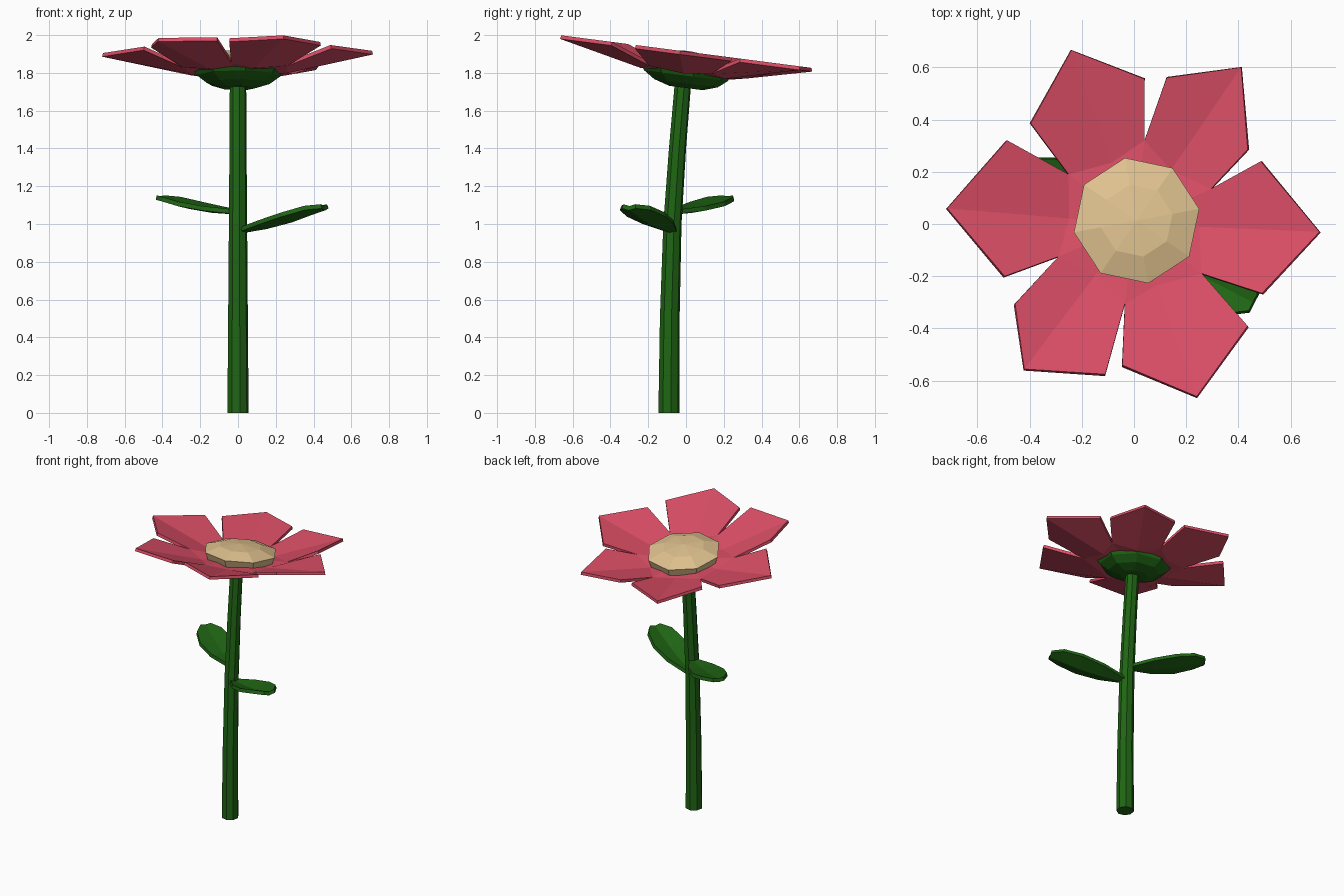
import bpy
import math
from mathutils import Vector

if "Cube" in bpy.data.objects:
    bpy.data.objects.remove(bpy.data.objects["Cube"])

TILT = -0.13  # the flower head leans towards +y


def material(name, rgb):
    m = bpy.data.materials.new(name)
    m.diffuse_color = (*rgb, 1)
    m.use_nodes = True
    m.node_tree.nodes["Principled BSDF"].inputs["Base Color"].default_value = m.diffuse_color
    return m


GREEN = material("green", (0.014, 0.13, 0.007))
PINK = material("pink", (0.70, 0.075, 0.13))
TAN = material("tan", (0.73, 0.53, 0.27))


def make(name, verts, faces, mat, thickness=0):
    me = bpy.data.meshes.new(name)
    me.from_pydata(verts, [], faces)
    me.materials.append(mat)
    ob = bpy.data.objects.new(name, me)
    bpy.context.collection.objects.link(ob)
    if thickness:
        mod = ob.modifiers.new("thickness", "SOLIDIFY")
        mod.thickness = thickness
        mod.offset = -1
    return ob


def loft(name, rings, mat, rot=0, tilt=0, sides=8):
    """Stack of polygon rings (cx, cy, z, r), listed bottom to top, capped."""
    verts, faces = [], []
    for cx, cy, z, r in rings:
        for i in range(sides):
            a = math.radians(rot) + math.tau * i / sides
            x, y = cx + r * math.cos(a), cy + r * math.sin(a)
            verts.append((x, y, z + tilt * y))
    for k in range(len(rings) - 1):
        for i in range(sides):
            j = (i + 1) % sides
            faces.append((k * sides + i, k * sides + j,
                          (k + 1) * sides + j, (k + 1) * sides + i))
    faces.append(tuple(reversed(range(sides))))
    faces.append(tuple(range((len(rings) - 1) * sides, len(rings) * sides)))
    return make(name, verts, faces, mat)


# Curved stem
loft("stem", [(0, -0.09, 0, 0.057), (0, -0.086, 0.5, 0.053), (0, -0.072, 1.0, 0.049),
              (0, -0.045, 1.4, 0.046), (0, -0.015, 1.76, 0.044)], GREEN, 10)

# Green cup under the petals
loft("calyx", [(0, 0, 1.72, 0.09), (0, 0, 1.745, 0.17), (0, 0, 1.785, 0.225),
               (0, 0, 1.812, 0.24)], GREEN, 10)
for v in bpy.data.objects["calyx"].data.vertices:
    v.co.z += TILT * v.co.y

# Domed flower centre
loft("flower_centre", [(0.01, 0.013, 1.815, 0.225), (0.01, 0.013, 1.868, 0.244),
                       (0.01, 0.013, 1.905, 0.14), (0.01, 0.013, 1.918, 0.004)],
     TAN, 10.6, TILT)

# Petals: the notch before each petal, then its shoulder, tip, shoulder
outline = [
    [(0.26, -0.19), (0.49, -0.265), (0.71, -0.03), (0.485, 0.24)],
    [(0.295, 0.135), (0.435, 0.285), (0.41, 0.60), (0.125, 0.56)],
    [(0.04, 0.32), (0.04, 0.555), (-0.24, 0.665), (-0.395, 0.385)],
    [(-0.25, 0.19), (-0.485, 0.32), (-0.715, 0.06), (-0.495, -0.20)],
    [(-0.29, -0.125), (-0.455, -0.305), (-0.42, -0.555), (-0.11, -0.575)],
    [(-0.035, -0.305), (-0.045, -0.54), (0.24, -0.66), (0.435, -0.39)],
]
verts, faces = [(0, 0, 1.815)], []
n = len(outline)
for k, (notch, s1, tip, s2) in enumerate(outline):
    inner = Vector(tip).normalized() * 0.25
    for p, z in ((notch, 1.832), (inner, 1.815), (s1, 1.913), (tip, 1.913), (s2, 1.913)):
        verts.append((p[0], p[1], z + TILT * p[1]))
    b = 1 + 5 * k
    nxt = 1 + 5 * ((k + 1) % n)
    faces += [(b, b + 2, b + 3, b + 1), (b + 1, b + 3, b + 4, nxt),
              (0, b, b + 1), (0, b + 1, nxt)]
make("petals", verts, faces, PINK, 0.02)


def leaf(name, start, end, fold):
    """Folded leaf: midrib from start to end, raised edges, blunt tip."""
    a, b = Vector(start), Vector(end)
    d = b - a
    side = Vector((-d.y, d.x, 0)).normalized()
    verts, faces = [], []
    for t, w, sag in ((0, 0.025, 0), (0.3, 0.085, -0.012), (0.6, 0.108, -0.012),
                      (0.85, 0.085, 0), (1, 0.035, 0.005)):
        c = a + d * t + Vector((0, 0, sag))
        lift = Vector((0, 0, fold * w / 0.108))
        verts += [c - side * w + lift, c, c + side * w + lift]
    for k in range(4):
        for i in (0, 1):
            q = 3 * k + i
            faces.append((q, q + 3, q + 4, q + 1))
    make(name, verts, faces, GREEN, 0.024)


# Two leaves on opposite sides of the stem
leaf("right_leaf", (0.02, -0.075, 0.975), (0.455, -0.30, 1.09), 0.03)
leaf("left_leaf", (-0.02, -0.05, 1.075), (-0.41, 0.22, 1.142), 0.015)
